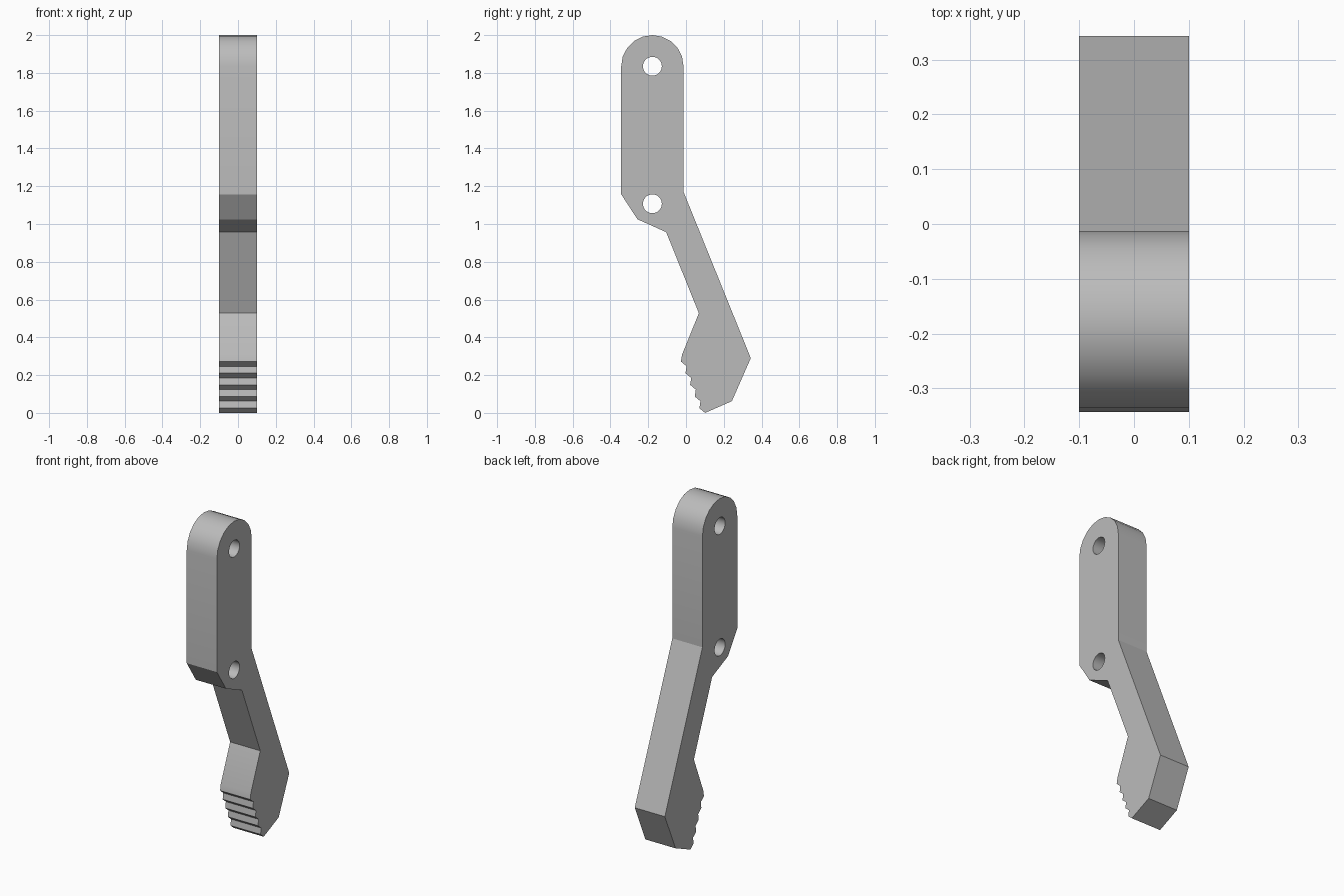
import bpy, bmesh, math
from mathutils import Vector

cube = bpy.data.objects.get("Cube")
if cube:
    bpy.data.objects.remove(cube, do_unlink=True)

HALF_WIDTH = 0.1
PIVOT_Y, TOP_Z, LOWER_Z = -0.178, 1.835, 1.107
END_RADIUS, HOLE_RADIUS = 0.165, 0.05

grey = bpy.data.materials.new("plain_grey")
grey.use_nodes = True
colour = (0.5, 0.5, 0.5, 1)
grey.diffuse_color = colour
grey.node_tree.nodes["Principled BSDF"].inputs["Base Color"].default_value = colour


def arc(y, z, radius, start, sweep, steps):
    """Points (y, z) along a circular arc, both ends included."""
    angles = [start + sweep * i / steps for i in range(steps + 1)]
    return [(y + radius * math.cos(a), z + radius * math.sin(a)) for a in angles]


# Rounded top, then down the front edge to the toothed jaw
outline = arc(PIVOT_Y, TOP_Z, END_RADIUS, 0, math.pi, 10)
outline += [(-0.343, 1.157), (-0.257, 1.025), (-0.105, 0.957), (0.068, 0.528), (-0.021, 0.308)]

# Five saw teeth stepping down the jaw
for i in range(5):
    y, z = -0.027 + 0.0245 * i, 0.272 - 0.0617 * i
    outline += [(y, z), (y + 0.03, z - 0.0252)]

# Heel and back edge
outline += [(0.243, 0.062), (0.343, 0.29), (-0.013, 1.17)]

# Two pin holes
holes = [arc(PIVOT_Y, z, HOLE_RADIUS, 0, math.tau, 32)[:-1] for z in (TOP_Z, LOWER_Z)]

# Fill the profile and extrude it across the width
bm = bmesh.new()
edges = []
for loop in [outline] + holes:
    verts = [bm.verts.new((-HALF_WIDTH, y, z)) for y, z in loop]
    edges += [bm.edges.new((v, verts[i - 1])) for i, v in enumerate(verts)]
bmesh.ops.triangle_fill(bm, use_beauty=True, use_dissolve=False, edges=edges, normal=Vector((-1, 0, 0)))
extruded = bmesh.ops.extrude_face_region(bm, geom=bm.faces[:], use_keep_orig=True)
moved = [g for g in extruded["geom"] if isinstance(g, bmesh.types.BMVert)]
bmesh.ops.translate(bm, verts=moved, vec=(2 * HALF_WIDTH, 0, 0))
bmesh.ops.recalc_face_normals(bm, faces=bm.faces[:])

mesh = bpy.data.meshes.new("lever_arm")
bm.to_mesh(mesh)
bm.free()
mesh.materials.append(grey)
lever = bpy.data.objects.new("lever_arm", mesh)
bpy.context.collection.objects.link(lever)

# Smooth the rounded end and holes, keep the corners sharp
bpy.ops.object.select_all(action="DESELECT")
lever.select_set(True)
bpy.context.view_layer.objects.active = lever
bpy.ops.object.shade_smooth_by_angle(angle=math.radians(20))
